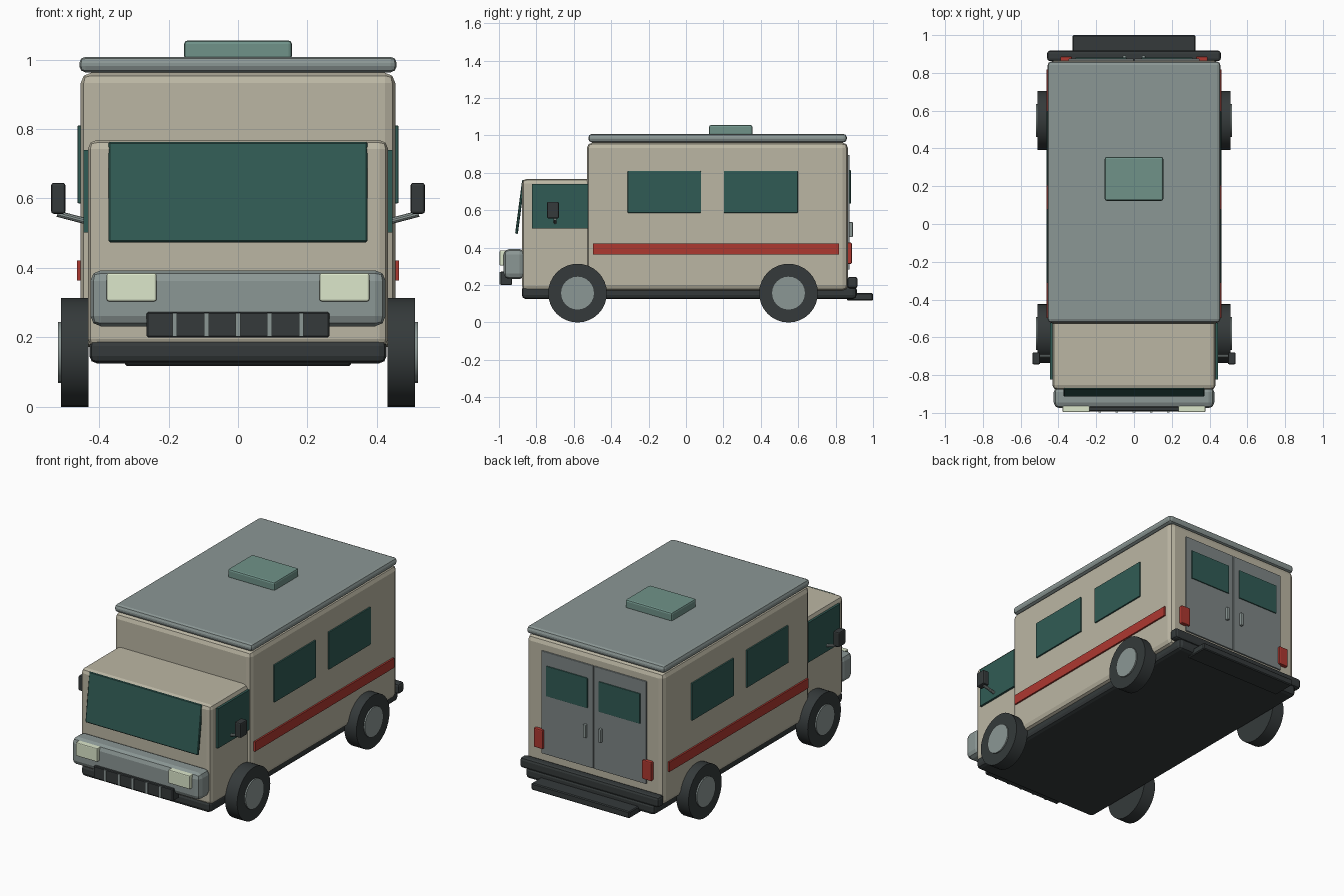
import bpy, bmesh, math
from mathutils import Vector, Matrix

if "Cube" in bpy.data.objects:
    bpy.data.objects.remove(bpy.data.objects["Cube"])

def material(name, rgb):
    m = bpy.data.materials.new(name)
    m.diffuse_color = (*rgb, 1)
    m.use_nodes = True
    m.node_tree.nodes["Principled BSDF"].inputs["Base Color"].default_value = m.diffuse_color
    return m

CREAM = material("cream_paint", (0.50, 0.47, 0.37))
GREY = material("grey_metal", (0.26, 0.31, 0.30))
DOOR = material("door_grey", (0.21, 0.24, 0.24))
DARK = material("dark_rubber", (0.035, 0.042, 0.043))
GLASS = material("dark_glass", (0.03, 0.105, 0.09))
HATCH = material("hatch_green", (0.16, 0.29, 0.25))
RED = material("red_trim", (0.42, 0.04, 0.03))
LAMP = material("lamp_lens", (0.72, 0.80, 0.60))

def finish(name, bm, mat, smooth=False):
    me = bpy.data.meshes.new(name)
    bm.to_mesh(me)
    bm.free()
    me.materials.append(mat)
    ob = bpy.data.objects.new(name, me)
    bpy.context.collection.objects.link(ob)
    if smooth:
        bpy.ops.object.select_all(action='DESELECT')
        bpy.context.view_layer.objects.active = ob
        ob.select_set(True)
        bpy.ops.object.shade_smooth_by_angle(angle=math.radians(30))
    return ob

def box(name, x, y, z, mat, bevel=0.0, segments=2, tilt=0.0):
    """Box from (min, max) ranges on each axis, with rounded edges."""
    bm = bmesh.new()
    bmesh.ops.create_cube(bm, size=1)
    for v in bm.verts:
        v.co = Vector(c * (r[1] - r[0]) for c, r in zip(v.co, (x, y, z)))
    if bevel:
        bmesh.ops.bevel(bm, geom=bm.edges[:], offset=bevel, segments=segments,
                        profile=0.5, affect='EDGES')
    centre = Vector(sum(r) / 2 for r in (x, y, z))
    bm.transform(Matrix.Translation(centre) @ Matrix.Rotation(tilt, 4, 'X'))
    return finish(name, bm, mat)

def side_boxes(name, x, y, z, mat, bevel=0.0):
    """The same box on the left and the right."""
    box(name + "_right", x, y, z, mat, bevel)
    box(name + "_left", (-x[1], -x[0]), y, z, mat, bevel)

def rod(name, a, b, radius, mat, sides, bevel=0.0):
    """Capped cylinder between two points."""
    a, b = Vector(a), Vector(b)
    bm = bmesh.new()
    bmesh.ops.create_cone(bm, cap_ends=True, segments=sides, radius1=radius,
                          radius2=radius, depth=(b - a).length)
    if bevel:
        rims = [e for e in bm.edges if any(len(f.verts) > 4 for f in e.link_faces)]
        bmesh.ops.bevel(bm, geom=rims, offset=bevel, segments=1, affect='EDGES')
    rot = (b - a).to_track_quat('Z', 'Y').to_matrix().to_4x4()
    bm.transform(Matrix.Translation((a + b) / 2) @ rot)
    return finish(name, bm, mat, True)

# Main shell
box("body", (-0.453, 0.453), (-0.53, 0.866), (0.17, 0.962), CREAM, 0.03)
box("cab", (-0.432, 0.432), (-0.877, -0.48), (0.17, 0.768), CREAM, 0.025)
box("roof", (-0.457, 0.457), (-0.522, 0.86), (0.963, 1.008), GREY, 0.018)
box("roof_hatch", (-0.155, 0.155), (0.123, 0.355), (1.0, 1.055), HATCH, 0.01)
box("chassis_skirt", (-0.428, 0.428), (-0.878, 0.913), (0.125, 0.197), DARK, 0.022)

# Front end
box("nose", (-0.425, 0.425), (-0.975, -0.86), (0.232, 0.393), GREY, 0.03)
box("grille", (-0.263, 0.263), (-0.992, -0.93), (0.2, 0.273), DARK, 0.004, 1)
for i in range(5):
    x = (i - 2) * 0.091
    box(f"grille_bar_{i + 1}", (x - 0.007, x + 0.007), (-0.997, -0.98),
        (0.203, 0.27), GREY)
side_boxes("headlight", (0.235, 0.378), (-0.996, -0.96), (0.304, 0.385), LAMP, 0.005)
box("windshield", (-0.373, 0.373), (-0.895, -0.88), (0.473, 0.763), GLASS, 0.004, 1,
    tilt=-math.radians(7.5))

# Side details
side_boxes("cab_window", (0.42, 0.445), (-0.823, -0.525), (0.502, 0.74), GLASS)
side_boxes("front_side_window", (0.44, 0.462), (-0.312, 0.08), (0.586, 0.81), GLASS, 0.003)
side_boxes("rear_side_window", (0.44, 0.462), (0.203, 0.598), (0.586, 0.81), GLASS, 0.003)
side_boxes("stripe", (0.44, 0.463), (-0.498, 0.817), (0.364, 0.422), RED)
side_boxes("mirror", (0.497, 0.538), (-0.743, -0.68), (0.556, 0.645), DARK, 0.007)
for s, side in ((1, "right"), (-1, "left")):
    rod(f"mirror_arm_{side}", (s * 0.42, -0.70, 0.53), (s * 0.52, -0.70, 0.556),
        0.009, GREY, 10)

# Wheels
for s, side in ((1, "right"), (-1, "left")):
    for y, end in ((-0.58, "front"), (0.548, "rear")):
        rod(f"{end}_{side}_tyre", (s * 0.43, y, 0.157), (s * 0.51, y, 0.157),
            0.157, DARK, 32)
        rod(f"{end}_{side}_hub", (s * 0.45, y, 0.157), (s * 0.518, y, 0.157),
            0.088, GREY, 24)

# Back end
side_boxes("back_door", (0.003, 0.347), (0.85, 0.875), (0.282, 0.895), DOOR, 0.003)
side_boxes("back_window", (0.038, 0.31), (0.86, 0.881), (0.635, 0.815), GLASS, 0.002)
side_boxes("door_handle", (0.042, 0.06), (0.87, 0.892), (0.457, 0.537), GREY, 0.004)
side_boxes("tail_light", (0.328, 0.39), (0.855, 0.887), (0.313, 0.427), RED, 0.006)
box("rear_bumper", (-0.46, 0.46), (0.862, 0.918), (0.182, 0.244), DARK, 0.015)
box("rear_step", (-0.325, 0.325), (0.86, 1.0), (0.117, 0.157), DARK, 0.005, 1)
